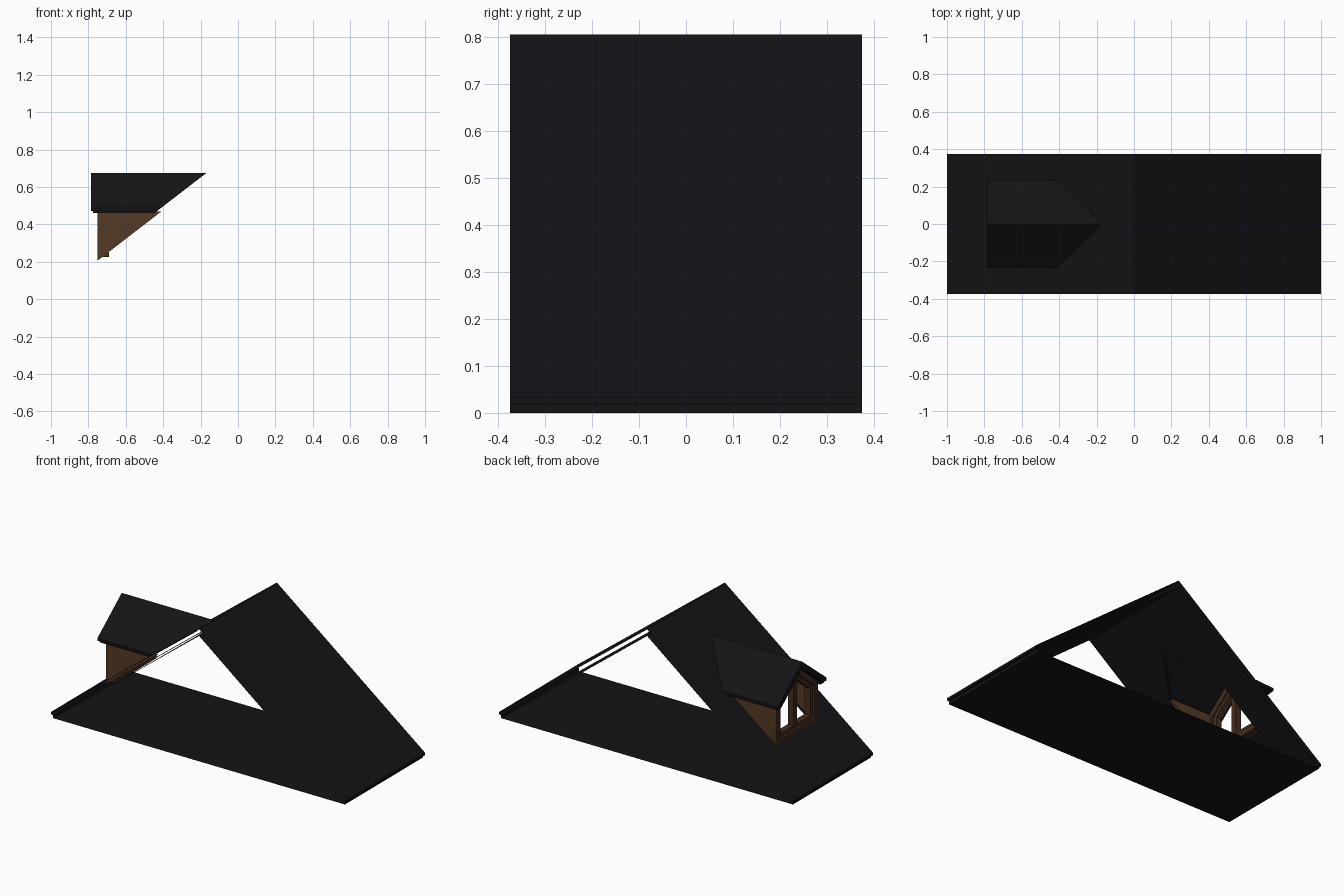
import bpy, bmesh
from mathutils import Vector

if "Cube" in bpy.data.objects:
    bpy.data.objects.remove(bpy.data.objects["Cube"])

W = 0.375                      # half depth of the roof


def mat(name, col):
    m = bpy.data.materials.new(name)
    m.diffuse_color = (*col, 1)
    m.use_nodes = True
    m.node_tree.nodes["Principled BSDF"].inputs["Base Color"].default_value = m.diffuse_color
    return m


SLATE = mat("slate", (0.007, 0.007, 0.009))
WOOD = mat("wood", (0.09, 0.042, 0.018))
FRAME = mat("frame_wood", (0.055, 0.027, 0.013))


def finish(name, bm, material):
    me = bpy.data.meshes.new(name)
    bm.to_mesh(me)
    bm.free()
    me.materials.append(material)
    ob = bpy.data.objects.new(name, me)
    bpy.context.collection.objects.link(ob)
    return ob


def sheet(name, profile):
    """Open strip: an x-z profile swept along the depth of the roof."""
    bm = bmesh.new()
    rows = [[bm.verts.new((x, y, z)) for y in (-W, W)] for x, z in profile]
    for a, b in zip(rows, rows[1:]):
        bm.faces.new((a[0], a[1], b[1], b[0]))
    return finish(name, bm, SLATE)


def prism(bm, pts, x0, x1):
    """Solid: a y-z polygon extruded along x."""
    a = [bm.verts.new((x0, y, z)) for y, z in pts]
    b = [bm.verts.new((x1, y, z)) for y, z in pts]
    bm.faces.new(a)
    bm.faces.new(b[::-1])
    n = len(pts)
    for i in range(n):
        j = (i + 1) % n
        bm.faces.new((a[j], a[i], b[i], b[j]))


def ring(bm, outer, inner, x0, x1):
    """Frame between two matching y-z polygons."""
    n = len(outer)
    for i in range(n):
        j = (i + 1) % n
        prism(bm, [outer[i], outer[j], inner[j], inner[i]], x0, x1)


def upper(x):
    return 0.805 - 0.771 * abs(x)


def lower(x):
    return 0.765 * (1 - abs(x) / 0.985)


# right slope, both skins
sheet("right_slope", [(0, 0.805), (1, upper(1))])
sheet("right_lining", [(0, 0.765), (0.985, 0)])

# left slope, both skins, with the opening under the dormer
for name, height, end in (("left_slope", upper, -1), ("left_lining", lower, -0.985)):
    half = [(end, 0), (-0.72, 0), (-0.72, 0.19), (-0.42, 0.19),
            (-0.19, 0), (0, 0), (0, W), (end, W)]
    bm = bmesh.new()
    for s in (1, -1):
        bm.faces.new([bm.verts.new((x, s * y, height(x))) for x, y in half][::s])
    finish(name, bm, SLATE)

# stepped eaves and floor
for side, s in (("right", 1), ("left", -1)):
    sheet(side + "_eave", [(s, upper(1)), (s, 0.019), (s * 0.985, 0.019), (s * 0.985, 0)])
sheet("floor", [(-0.985, 0), (0.985, 0)])


def cut_by_slope(bm, drop=0.0):
    """Keep only what stands above the left slope."""
    bmesh.ops.bisect_plane(bm, geom=bm.verts[:] + bm.edges[:] + bm.faces[:],
                           plane_co=(0, 0, 0.805 - drop),
                           plane_no=Vector((-0.771, 0, 1)).normalized(),
                           clear_inner=True)


def mirrored(half):
    return half + [(-y, z) for y, z in half[::-1] if y > 1e-6]


# dormer roof covering, then its eave trim set slightly back
bm = bmesh.new()
prism(bm, [(0, 0.675), (0.235, 0.488), (0.235, 0.472), (0.2, 0.472), (0, 0.635),
           (-0.2, 0.472), (-0.235, 0.472), (-0.235, 0.488)], -0.785, 0)
cut_by_slope(bm)
finish("dormer_roof", bm, SLATE)
bm = bmesh.new()
for s in (1, -1):
    prism(bm, [(s * 0.222, 0.48), (s * 0.222, 0.46), (s * 0.19, 0.46), (s * 0.19, 0.48)],
          -0.775, 0)
cut_by_slope(bm)
finish("dormer_eave_trim", bm, SLATE)

# dormer side walls
bm = bmesh.new()
for s in (1, -1):
    prism(bm, [(s * 0.2, 0.18), (s * 0.2, 0.47), (s * 0.185, 0.47), (s * 0.185, 0.18)],
          -0.75, -0.3)
cut_by_slope(bm, 0.02)
finish("dormer_walls", bm, WOOD)


def gable(w, base, eave, peak):
    return [(-w, base), (w, base), (w, eave), (0, peak), (-w, eave)]


# gable window: outer frame, inner sash, centre mullion
bm = bmesh.new()
ring(bm, gable(0.2, 0.226, 0.47, 0.634), gable(0.168, 0.255, 0.455, 0.592), -0.751, -0.69)
finish("window_frame", bm, FRAME)
bm = bmesh.new()
ring(bm, gable(0.168, 0.255, 0.455, 0.592), gable(0.145, 0.278, 0.443, 0.561), -0.738, -0.7)
prism(bm, [(-0.016, 0.27), (0.016, 0.27), (0.016, 0.56), (-0.016, 0.56)], -0.738, -0.7)
finish("window_sash", bm, FRAME)
